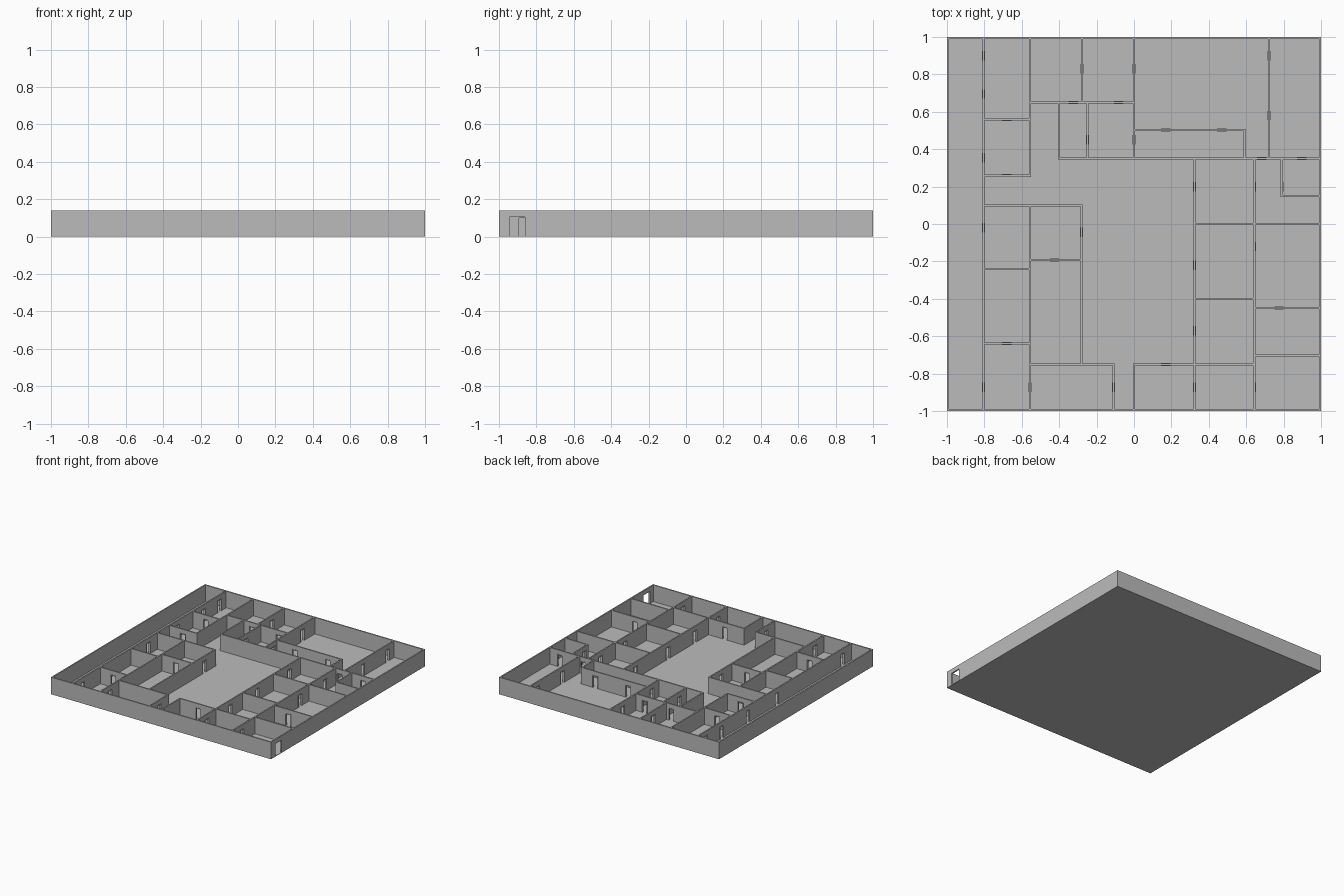
import bpy, bmesh
from mathutils import Matrix, Vector

if "Cube" in bpy.data.objects:
    bpy.data.objects.remove(bpy.data.objects["Cube"])

H = 0.14        # wall height
T = 0.011       # wall thickness
FLOOR = 0.004   # slab thickness
DOOR_W, DOOR_H = 0.042, 0.10

grey = bpy.data.materials.new("plain grey")
grey.diffuse_color = (0.5, 0.5, 0.5, 1)
grey.use_nodes = True
grey.node_tree.nodes["Principled BSDF"].inputs["Base Color"].default_value = grey.diffuse_color


def add_box(bm, lo, hi):
    lo, hi = Vector(lo), Vector(hi)
    m = Matrix.Translation((lo + hi) / 2) @ Matrix.Diagonal((*(hi - lo), 1))
    bmesh.ops.create_cube(bm, size=1, matrix=m)


def finish(bm, name):
    me = bpy.data.meshes.new(name)
    bm.to_mesh(me)
    bm.free()
    me.materials.append(grey)
    ob = bpy.data.objects.new(name, me)
    bpy.context.collection.objects.link(ob)
    return ob


def wall(name, axis, pos, a, b, doors=(), width=DOOR_W, height=DOOR_H, frame=True):
    """Straight wall along an axis from a to b, with real door openings."""
    bm, frames = bmesh.new(), bmesh.new()

    def seg(target, u0, u1, z0, z1, t):
        if axis == "x":
            add_box(target, (u0, pos - t / 2, z0), (u1, pos + t / 2, z1))
        else:
            add_box(target, (pos - t / 2, u0, z0), (pos + t / 2, u1, z1))

    start = a - T / 2
    for d in sorted(doors):
        l, r = d - width / 2, d + width / 2
        seg(bm, start, l, 0, H, T)
        seg(bm, l, r, height, H, T)
        start = r
        # slim casing around the opening
        ft, fw = T + 0.005, 0.004
        seg(frames, l - fw, l, FLOOR, height + fw, ft)
        seg(frames, r, r + fw, FLOOR, height + fw, ft)
        seg(frames, l, r, height, height + fw, ft)
    seg(bm, start, b + T / 2, 0, H, T)
    finish(bm, name)
    if doors and frame:
        finish(frames, name + "_door_frames")
    else:
        frames.free()


# floor slab
bm = bmesh.new()
add_box(bm, (-1, -1, 0), (1, 1, FLOOR))
finish(bm, "floor")

# outer walls, entrance at the front end of the right side
E = 1 - T / 2
wall("outer_wall_front", "x", -E, -E, E)
wall("outer_wall_back", "x", E, -E, E)
wall("outer_wall_left", "y", -E, -E, E)
wall("outer_wall_right", "y", E, -E, E, [-0.902], 0.083, 0.104, False)

# partitions running front to back: x, y start, y end, door centres
for i, (x, a, b, doors) in enumerate([
    (-0.805, -E, E, [0.9, 0.695, 0.355, -0.02, -0.872]),
    (-0.557, 0.258, E, []),
    (-0.557, -E, 0.1, [-0.872]),
    (-0.277, 0.65, E, [0.83]),
    (-0.28, -0.752, 0.1, [-0.045]),
    (-0.4, 0.35, 0.65, []),
    (-0.248, 0.35, 0.65, [0.45]),
    (0.0, 0.35, E, [0.83, 0.45]),
    (0.592, 0.35, 0.502, []),
    (0.722, 0.35, E, [0.9, 0.58]),
    (0.323, -E, 0.35, [0.2, -0.22, -0.57, -0.872]),
    (0.643, -E, 0.35, [0.2, -0.12, -0.872]),
    (0.79, 0.15, 0.35, [0.2]),
    (-0.11, -E, -0.752, [-0.872]),
    (0.0, -E, -0.752, []),
]):
    wall(f"partition_long_{i + 1}", "y", x, a, b, doors)

# partitions running left to right: y, x start, x end, door centres
for i, (y, a, b, doors) in enumerate([
    (0.65, -0.557, 0.0, [-0.325, -0.083]),
    (0.56, -0.805, -0.557, [-0.68]),
    (0.258, -0.805, -0.557, [-0.68]),
    (0.502, 0.0, 0.592, [0.17, 0.47]),
    (0.35, -0.4, E, [0.683, 0.897]),
    (0.15, 0.79, E, []),
    (0.0, 0.323, E, []),
    (0.1, -0.805, -0.28, []),
    (-0.193, -0.557, -0.28, [-0.425]),
    (-0.24, -0.805, -0.557, []),
    (-0.402, 0.323, 0.643, []),
    (-0.45, 0.643, E, [0.775]),
    (-0.64, -0.805, -0.557, [-0.68]),
    (-0.702, 0.643, E, []),
    (-0.752, -0.557, -0.11, []),
    (-0.752, 0.0, 0.643, [0.17]),
]):
    wall(f"partition_cross_{i + 1}", "x", y, a, b, doors)
